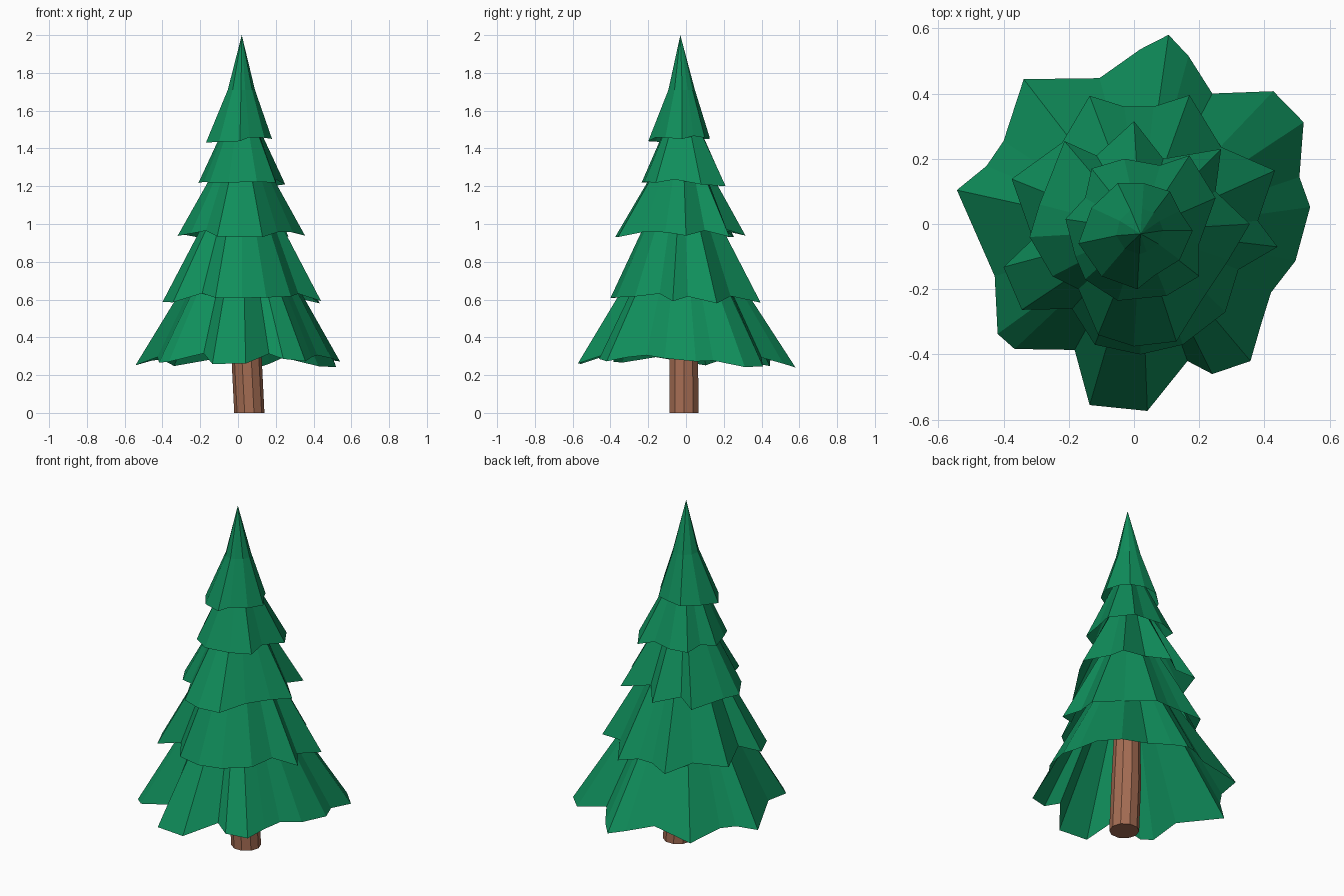
import bpy, math

if "Cube" in bpy.data.objects:
    bpy.data.objects.remove(bpy.data.objects["Cube"])


def material(name, rgb):
    m = bpy.data.materials.new(name)
    m.diffuse_color = (*rgb, 1)
    m.use_nodes = True
    m.node_tree.nodes["Principled BSDF"].inputs["Base Color"].default_value = m.diffuse_color
    return m


green = material("pine green", (0.005, 0.27, 0.105))
brown = material("bark brown", (0.37, 0.15, 0.085))
CX, CY = 0.02, -0.02  # axis of the foliage


def build(name, verts, faces, mat):
    me = bpy.data.meshes.new(name)
    me.from_pydata(verts, [], faces)
    me.materials.append(mat)
    ob = bpy.data.objects.new(name, me)
    bpy.context.collection.objects.link(ob)
    return ob


def loft(rings):
    """Quads between successive rings of equal point count."""
    n = len(rings[0])
    verts = [p for r in rings for p in r]
    faces = [(k * n + i, k * n + (i + 1) % n, (k + 1) * n + (i + 1) % n, (k + 1) * n + i)
             for k in range(len(rings) - 1) for i in range(n)]
    return verts, faces


def skirt(name, rim, z_low, lift, upper, tip=None):
    """Open ragged skirt: notches of the rim sit higher than its points."""
    polar = [(math.atan2(y - CY, x - CX), math.hypot(x - CX, y - CY)) for x, y in rim]
    polar.sort()
    big = max(r for a, r in polar)
    mean = sum(r for a, r in polar) / len(polar)
    rings = [[(CX + r * math.cos(a), CY + r * math.sin(a), z_low + lift * (big - r))
              for a, r in polar]]
    for radius, z in upper:
        rings.append([(CX + radius * (0.6 + 0.4 * r / mean) * math.cos(a),
                       CY + radius * (0.6 + 0.4 * r / mean) * math.sin(a), z)
                      for a, r in polar])
    verts, faces = loft(rings)
    if tip:
        n, t = len(polar), len(verts)
        verts.append(tip)
        faces += [(t - n + i, t - n + (i + 1) % n, t) for i in range(n)]
    return build(name, verts, faces, green)


# Foliage skirts, lowest to highest (rim outlines seen from above)
skirt("foliage_bottom", [
    (.106, .58), (.167, .515), (.24, .40), (.427, .407), (.52, .312), (.507, .144),
    (.54, .052), (.495, -.113), (.42, -.21), (.39, -.306), (.357, -.42), (.24, -.46),
    (.164, -.42), (.041, -.573), (-.136, -.555), (-.182, -.386), (-.366, -.383),
    (-.418, -.337), (-.427, -.16), (-.543, .104), (-.452, .178), (-.4, .254),
    (-.338, .444), (-.106, .447), (.02, .536)],
    0.24, 0.4, [(0.20, 0.84)])
skirt("foliage_lower", [
    (.17, .395), (.06, .36), (-.03, .36), (-.136, .393), (-.22, .25), (-.375, .138),
    (-.31, -.046), (-.4, -.132), (-.344, -.263), (-.19, -.26), (-.12, -.37),
    (.02, -.4), (.15, -.37), (.28, -.27), (.32, -.14), (.44, -.07), (.38, .01),
    (.432, .164), (.267, .236)],
    0.58, 0.4, [(0.17, 1.06)])
skirt("foliage_middle", [
    (0, .315), (.09, .20), (.267, .23), (.25, .10), (.355, 0), (.29, -.11),
    (.21, -.23), (.13, -.36), (0, -.375), (-.11, -.34), (-.17, -.2), (-.25, -.16),
    (-.32, -.04), (-.29, .06), (-.213, .254), (-.115, .21)],
    0.93, 0.35, [(0.12, 1.32)])
skirt("foliage_upper", [
    (.17, .21), (.08, .18), (-.03, .2), (-.13, .17), (-.15, .08), (-.21, .015),
    (-.18, -.1), (-.15, -.17), (-.05, -.235), (.1, -.22), (.2, -.16), (.2, -.06),
    (.25, .08)],
    1.20, 0.4, [(0.07, 1.56)])
skirt("foliage_top", [
    (-.05, .125), (.03, .125), (.11, .1), (.14, .04), (.18, -.02), (.14, -.11),
    (.06, -.16), (.01, -.2), (-.1, -.16), (-.17, -.06), (-.13, .05)],
    1.43, 0.6, [(0.07, 1.71)], (0.02, -0.03, 2.0))

# Trunk, leaning slightly and tapering into the foliage
SIDES = 10
verts, faces = loft([
    [(x + r * math.cos(math.tau * i / SIDES), y + r * math.sin(math.tau * i / SIDES), z)
     for i in range(SIDES)]
    for x, y, r, z in ((.06, -.01, .08, 0), (.045, -.012, .08, .3), (.015, -.02, .05, 1.3))])
faces += [tuple(reversed(range(SIDES))), tuple(range(2 * SIDES, 3 * SIDES))]
build("trunk", verts, faces, brown)
